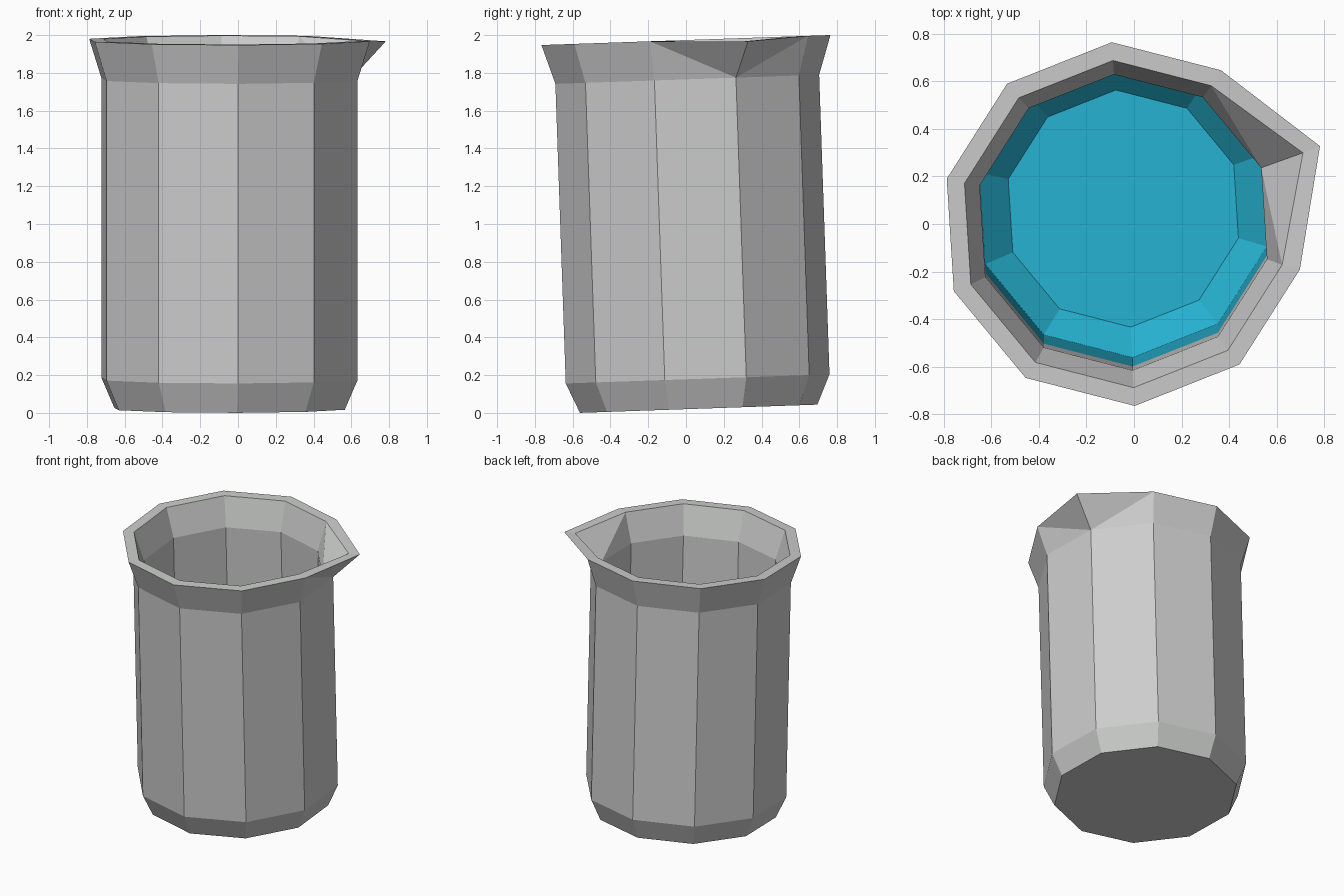
import bpy, bmesh, math
from mathutils import Matrix

if "Cube" in bpy.data.objects:
    bpy.data.objects.remove(bpy.data.objects["Cube"])

SIDES = 10
START = math.radians(21.6)          # direction of the pouring spout
LEAN = Matrix.Translation((-0.045, 0.067, 0.022)) @ Matrix.Rotation(0.0345, 4, 'X')


def material(name, colour):
    m = bpy.data.materials.new(name)
    m.use_nodes = True
    m.diffuse_color = colour
    m.node_tree.nodes["Principled BSDF"].inputs["Base Color"].default_value = colour
    return m


def ring(bm, radius, height, spout=0.0):
    """One ten-sided ring; the first corner can be pulled out into a spout."""
    verts = []
    for i in range(SIDES):
        a = START + i * math.tau / SIDES
        r = radius + (spout if i == 0 else 0)
        z = height - (0.018 if spout and i == 0 else 0)
        verts.append(bm.verts.new((r * math.cos(a), r * math.sin(a), z)))
    return verts


def bridge(bm, low, high, split_spout=False):
    """Join two rings; beside the spout, split faces from its base corner."""
    for i in range(SIDES):
        j = (i + 1) % SIDES
        a, b, c, d = low[i], low[j], high[j], high[i]
        if split_spout and i == 0:
            bm.faces.new((a, b, c))
            bm.faces.new((a, c, d))
        elif split_spout and j == 0:
            bm.faces.new((a, b, d))
            bm.faces.new((b, c, d))
        else:
            bm.faces.new((a, b, c, d))


def finish(bm, name, mat):
    mesh = bpy.data.meshes.new(name)
    bm.transform(LEAN)
    bm.to_mesh(mesh)
    bm.free()
    mesh.materials.append(mat)
    obj = bpy.data.objects.new(name, mesh)
    bpy.context.collection.objects.link(obj)


grey = material("pale_grey", (0.6, 0.61, 0.6, 1))
teal = material("teal_liquid", (0.02, 0.46, 0.66, 1))
LEVEL = 1.28

# Beaker: base, bevelled foot, wall, flared neck, flat rim and inner wall
bm = bmesh.new()
base = ring(bm, 0.63, 0)
foot = ring(bm, 0.70, 0.158)
neck = ring(bm, 0.70, 1.745)
rim = ring(bm, 0.767, 1.953, 0.123)
rim_in = ring(bm, 0.69, 1.953, 0.123)
neck_in = ring(bm, 0.624, 1.745)
wall_in = ring(bm, 0.624, LEVEL)
bm.faces.new(base[::-1])
bridge(bm, base, foot)
bridge(bm, foot, neck)
bridge(bm, neck, rim, True)
bridge(bm, rim, rim_in)
bridge(bm, neck_in, rim_in, True)
bridge(bm, wall_in, neck_in)
# Inner faces look towards the axis
inner = set(neck_in)
bmesh.ops.reverse_faces(bm, faces=[f for f in bm.faces if inner & set(f.verts)])
finish(bm, "beaker", grey)

# Liquid: coloured lining of the lower interior with a sloped bottom edge
bm = bmesh.new()
floor = ring(bm, 0.50, 0.06)
side = ring(bm, 0.624, 0.19)
top = ring(bm, 0.624, LEVEL)
bridge(bm, floor, side)
bridge(bm, side, top)
bmesh.ops.reverse_faces(bm, faces=bm.faces[:])
bm.faces.new(floor)
finish(bm, "liquid", teal)
